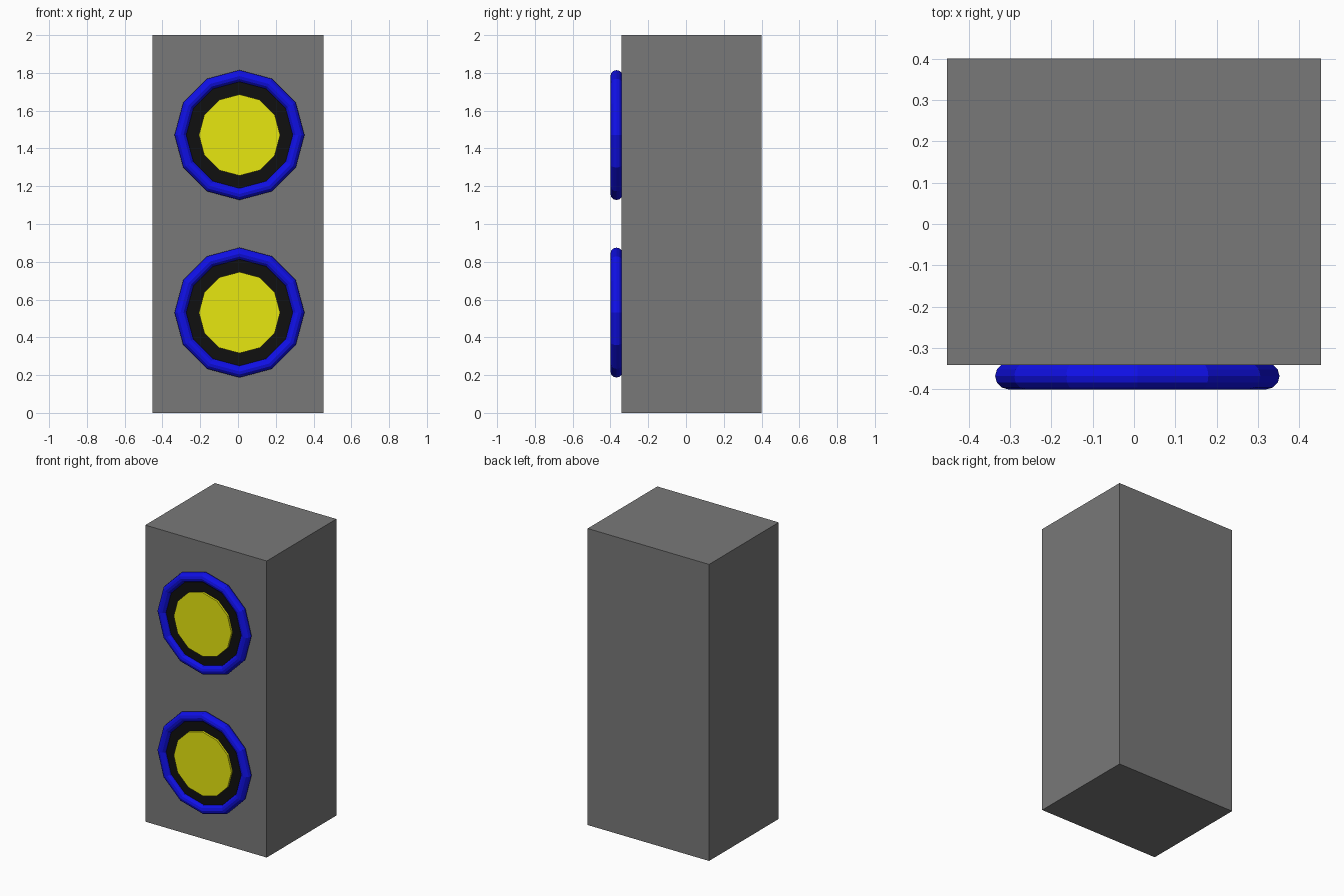
import bpy
from math import pi

if "Cube" in bpy.data.objects:
    bpy.data.objects.remove(bpy.data.objects["Cube"])


def material(name, r, g, b):
    m = bpy.data.materials.new(name)
    m.diffuse_color = (r, g, b, 1)
    m.use_nodes = True
    m.node_tree.nodes["Principled BSDF"].inputs["Base Color"].default_value = m.diffuse_color
    return m


def finish(name, mat):
    ob = bpy.context.object
    ob.name = name
    ob.data.materials.append(mat)
    return ob


def disc(name, radius, x, z, front, back, mat):
    # twelve-sided plate facing the front
    bpy.ops.mesh.primitive_cylinder_add(
        vertices=12, radius=radius, depth=back - front,
        location=(x, (front + back) / 2, z), rotation=(pi / 2, 0, 0))
    return finish(name, mat)


grey = material("cabinet_grey", 0.19, 0.19, 0.19)
blue = material("ring_blue", 0.005, 0.005, 0.8)
black = material("surround_black", 0.005, 0.005, 0.005)
yellow = material("cone_yellow", 0.8, 0.8, 0.005)

# Cabinet
bpy.ops.mesh.primitive_cube_add(size=1, location=(0, 0.03, 1))
cabinet = finish("cabinet", grey)
cabinet.scale = (0.906, 0.742, 2)

# Two drivers: ring, surround and cone
X = 0.008
for label, z in (("upper", 1.471), ("lower", 0.531)):
    bpy.ops.mesh.primitive_torus_add(
        major_radius=0.312, minor_radius=0.032,
        major_segments=12, minor_segments=12,
        location=(X, -0.368, z), rotation=(pi / 2, 0, 0))
    finish(label + "_ring", blue)
    disc(label + "_surround", 0.305, X, z, -0.375, -0.33, black)
    disc(label + "_cone", 0.215, X, z, -0.389, -0.33, yellow)
